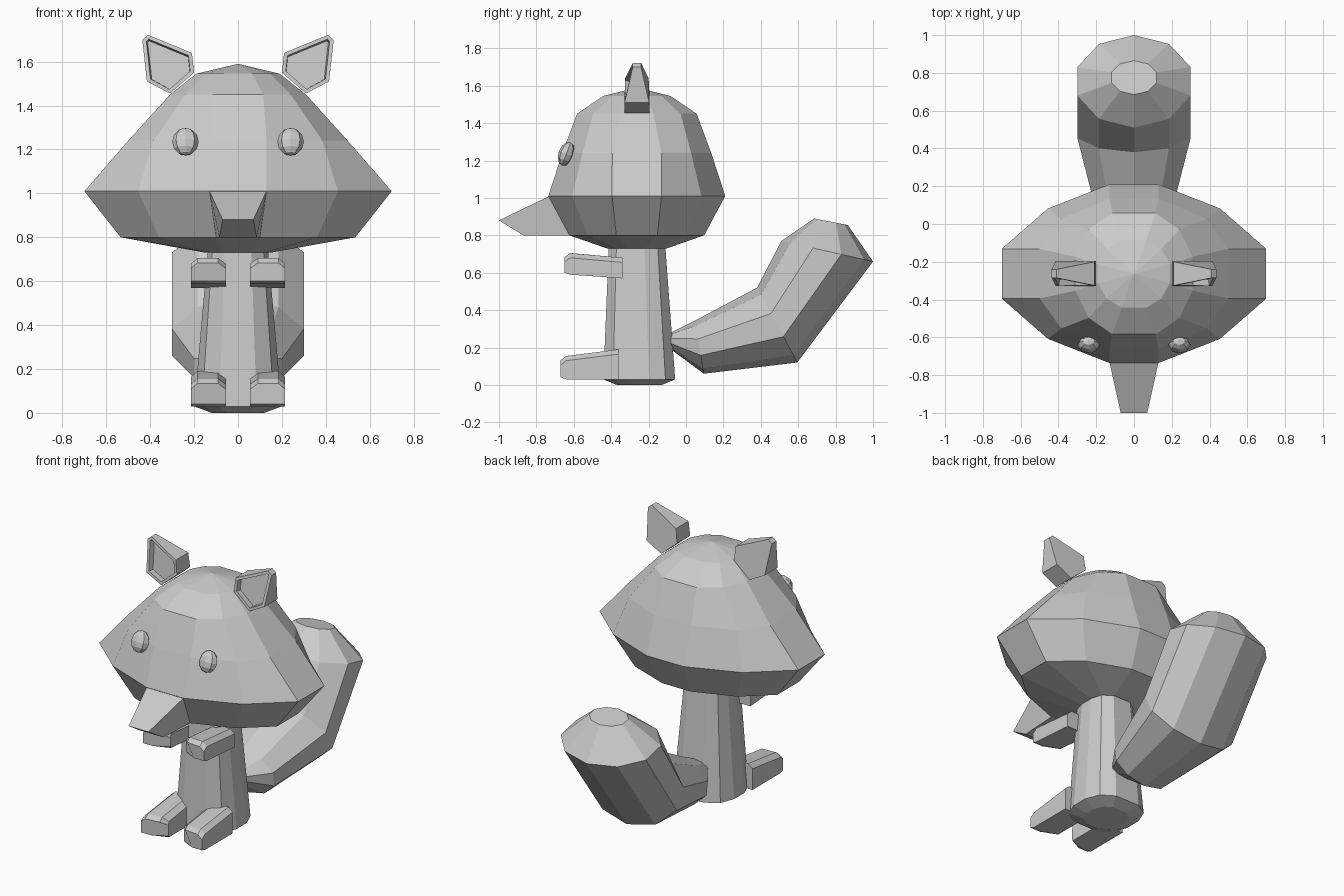
import bpy, bmesh, math
from mathutils import Matrix, Vector

if "Cube" in bpy.data.objects:
    bpy.data.objects.remove(bpy.data.objects["Cube"])

grey = bpy.data.materials.new("plain grey")
grey.diffuse_color = (0.6, 0.6, 0.6, 1)
grey.use_nodes = True
grey.node_tree.nodes["Principled BSDF"].inputs["Base Color"].default_value = grey.diffuse_color


def finish(name, bm, mirror=False):
    bmesh.ops.remove_doubles(bm, verts=bm.verts, dist=0.0005)
    bmesh.ops.recalc_face_normals(bm, faces=bm.faces)
    me = bpy.data.meshes.new(name)
    bm.to_mesh(me)
    bm.free()
    me.materials.append(grey)
    ob = bpy.data.objects.new(name, me)
    bpy.context.collection.objects.link(ob)
    if mirror:
        ob.modifiers.new("Mirror", 'MIRROR').use_mirror_merge = False
    return ob


def loft(rings):
    """Skin a stack of equal-length rings; returns bmesh, first cap, last cap."""
    bm = bmesh.new()
    rows = [[bm.verts.new(p) for p in r] for r in rings]
    n = len(rows[0])
    for a, b in zip(rows, rows[1:]):
        for i in range(n):
            j = (i + 1) % n
            bm.faces.new((a[i], a[j], b[j], b[i]))
    return bm, bm.faces.new(rows[0]), bm.faces.new(rows[-1])


def ring12(z, xs, ry, cy, y3=None):
    """Twelve-sided level ring from three half-widths and a half-depth."""
    ys = (ry, ry * 0.73, y3 if y3 is not None else ry * 0.27)
    q = list(zip(xs, ys))
    pts = q + [(x, -y) for x, y in q[::-1]]
    pts += [(-x, y) for x, y in pts[::-1]]
    return [(x, cy + y, z) for x, y in pts]


def ring10(top, bottom, rx):
    """Ten-sided tail section between a top and bottom point (y, z)."""
    out = []
    for k in range(10):
        a = math.tau * k / 10
        t = (1 - math.cos(a)) / 2
        out.append((rx * math.sin(a), top[0] + (bottom[0] - top[0]) * t,
                    top[1] + (bottom[1] - top[1]) * t))
    return out


# Head: wide cheeks, domed top
head = [ring12(z, xs, ry, -0.263, y3) for z, xs, ry, y3 in (
    (0.73, (0.06, 0.12, 0.15), 0.16, None),
    (0.80, (0.10, 0.36, 0.535), 0.36, 0.11),
    (1.01, (0.13, 0.455, 0.70), 0.473, 0.132),
    (1.24, (0.13, 0.385, 0.50), 0.398, 0.131),
    (1.45, (0.115, 0.24, 0.31), 0.32, 0.09),
    (1.545, (0.065, 0.145, 0.19), 0.18, 0.05),
    (1.59, (0.0005, 0.0008, 0.001), 0.001, 0.0003))]
finish("head", loft(head)[0])

# Snout: tapering wedge out of the front of the head
side = [(0.13, -0.73, 1.01), (0.07, -1.0, 0.88), (0.085, -0.87, 0.80),
        (0.10, -0.615, 0.80)]
finish("snout", loft([side, [(-x, y, z) for x, y, z in side]])[0])

# Body: tapered trunk
body = [ring12(z, xs, ry, cy) for z, xs, ry, cy in (
    (0.0, (0.05, 0.10, 0.12), 0.12, -0.25),
    (0.03, (0.085, 0.165, 0.20), 0.192, -0.25),
    (0.76, (0.06, 0.115, 0.135), 0.15, -0.262))]
finish("body", loft(body)[0])

# Tail: bent and swelling, blunt faceted end
tail = [ring10(*r) for r in (
    ((-0.08, 0.28), (-0.08, 0.19), 0.10),
    ((0.05, 0.345), (0.095, 0.06), 0.21),
    ((0.38, 0.52), (0.595, 0.12), 0.315),
    ((0.51, 0.77), (1.0, 0.66), 0.315),
    ((0.685, 0.89), (0.865, 0.855), 0.125))]
finish("tail", loft(tail)[0])

# Ears: tapered towards the tip, hollowed at the front
outline = [(0.20, 1.55), (0.21, 1.64), (0.41, 1.722), (0.436, 1.70),
           (0.415, 1.51), (0.31, 1.455)]
front_y = (-0.328, -0.325, -0.285, -0.285, -0.328, -0.328)
back_y = (-0.195, -0.20, -0.24, -0.24, -0.197, -0.195)
bm, front, _ = loft([[(x, y, z) for (x, z), y in zip(outline, ys)]
                     for ys in (front_y, back_y)])
bmesh.ops.recalc_face_normals(bm, faces=bm.faces)
bmesh.ops.inset_individual(bm, faces=[front], thickness=0.02, depth=0)
bmesh.ops.inset_individual(bm, faces=[front], thickness=0.004, depth=-0.035)
finish("ears", bm, True)

# Eyes: small faceted ovals leaning with the face
bm = bmesh.new()
bmesh.ops.create_uvsphere(bm, u_segments=8, v_segments=6, radius=1, matrix=(
    Matrix.Translation((0.24, -0.64, 1.235))
    @ Matrix.Rotation(math.radians(-20), 4, 'X')
    @ Matrix.Diagonal((0.06, 0.042, 0.066, 1))))
finish("eyes", bm, True)


def paw(name, y0, y1, bot, top, tip_bot, tip_top):
    """Stubby limb with chamfered top edges and an inward-slanted end."""
    def section(yi, yo, b, t):
        c = 0.025
        ym = yi * 0.2 + yo * 0.8
        return [(0.055, yi, b), (0.145, yo, b), (0.215, yo, b),
                (0.215, yo, t - c), (0.185, yo, t), (0.09, ym, t),
                (0.055, yi, t - c)]
    back = section(y0, y0, bot, top)
    mid = section(y1 + 0.055, y1 + 0.03, tip_bot - 0.01, tip_top)
    end = section(y1 + 0.05, y1, tip_bot, tip_top - 0.022)
    finish(name, loft([back, mid, end])[0], True)


# Arms and feet
paw("arms", -0.34, -0.65, 0.57, 0.68, 0.60, 0.705)
paw("feet", -0.36, -0.67, 0.03, 0.19, 0.04, 0.155)
